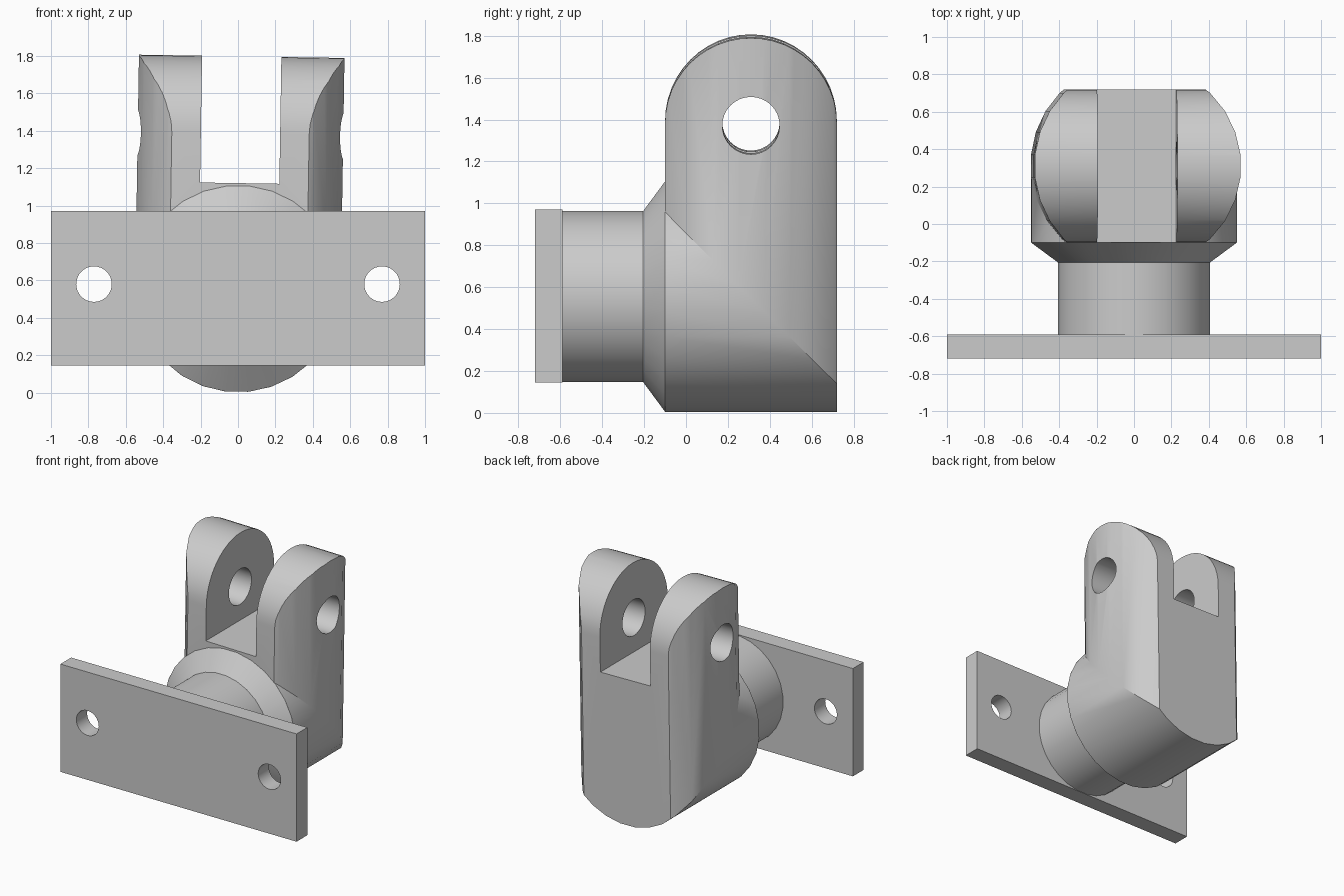
import bpy, bmesh, math
from mathutils import Matrix, Vector

if "Cube" in bpy.data.objects:
    bpy.data.objects.remove(bpy.data.objects["Cube"], do_unlink=True)

GREY = (0.6, 0.6, 0.6, 1)
steel = bpy.data.materials.new("plain_grey")
steel.use_nodes = True
steel.diffuse_color = GREY
steel.node_tree.nodes["Principled BSDF"].inputs["Base Color"].default_value = GREY

AXIS_Z = 0.555      # height of the horizontal pivot barrel
ARM_Y = 0.31        # depth of the upright fork
R = 0.553           # barrel radius
SEG = 28


def make(name, bm):
    bmesh.ops.recalc_face_normals(bm, faces=bm.faces)
    mesh = bpy.data.meshes.new(name)
    bm.to_mesh(mesh)
    bm.free()
    mesh.materials.append(steel)
    obj = bpy.data.objects.new(name, mesh)
    bpy.context.collection.objects.link(obj)
    return obj


def loft(name, rings):
    """Skin a list of matching point rings and cap both ends."""
    bm = bmesh.new()
    rows = [[bm.verts.new(p) for p in ring] for ring in rings]
    n = len(rows[0])
    for a, b in zip(rows, rows[1:]):
        for i in range(n):
            j = (i + 1) % n
            bm.faces.new((a[i], a[j], b[j], b[i]))
    bm.faces.new(rows[0])
    bm.faces.new(rows[-1])
    return make(name, bm)


def box(name, lo, hi):
    bm = bmesh.new()
    size = Vector(hi) - Vector(lo)
    mid = (Vector(hi) + Vector(lo)) / 2
    bmesh.ops.create_cube(bm, size=1, matrix=Matrix.Translation(mid) @ Matrix.Diagonal((*size, 1)))
    return make(name, bm)


def rod(name, centre, radius, length, axis):
    bm = bmesh.new()
    turn = Matrix.Rotation(math.pi / 2, 4, "Y" if axis == "X" else "X")
    bmesh.ops.create_cone(bm, cap_ends=True, segments=32, radius1=radius, radius2=radius,
                          depth=length, matrix=Matrix.Translation(centre) @ turn)
    return make(name, bm)


def combine(obj, tool, operation="DIFFERENCE"):
    """Apply a boolean and discard the tool."""
    mod = obj.modifiers.new("shape", "BOOLEAN")
    mod.operation, mod.object, mod.solver = operation, tool, "EXACT"
    bpy.context.view_layer.update()
    result = bpy.data.meshes.new_from_object(obj.evaluated_get(bpy.context.evaluated_depsgraph_get()))
    obj.modifiers.clear()
    obj.data = result
    bpy.data.objects.remove(tool, do_unlink=True)


def circle(r):
    return [(r * math.cos(t), r * math.sin(t))
            for t in (math.tau * (i + 0.5) / SEG for i in range(SEG))]


# Mounting plate with two bolt holes
plate = box("mounting_plate", (-1, -0.72, 0.145), (1, -0.59, 0.97))
for side in (-1, 1):
    combine(plate, rod("bolt_cutter", (side * 0.77, -0.65, 0.58), 0.095, 0.5, "Y"))

# Neck with flared collar
neck = loft("neck_collar", [[(x, y, AXIS_Z + z) for x, z in circle(r)]
                            for y, r in ((-0.59, 0.41), (-0.205, 0.41), (-0.1, R))])

# Mitred elbow: horizontal barrel turning into an upright one
ring = circle(R)
fork = loft("fork_body", [
    [(x, -0.5, AXIS_Z + s) for x, s in ring],
    [(x, ARM_Y - s, AXIS_Z + s) for x, s in ring],
    [(x, ARM_Y - s, 2.0) for x, s in ring]])

# Trim to a side outline with a round top
HALF, TOP = 0.41, 1.388
outline = [(ARM_Y - HALF, -0.2), (ARM_Y + HALF, -0.2)]
outline += [(ARM_Y + HALF * math.cos(math.pi * i / 24), TOP + HALF * math.sin(math.pi * i / 24))
            for i in range(25)]
trim = loft("outline_cutter", [[(x, y, z) for y, z in outline] for x in (-1, 1)])
combine(fork, trim, "INTERSECT")

# Slot between the arms and cross-pin hole
combine(fork, box("slot_cutter", (-0.212, -1, 1.12), (0.212, 2, 3)))
combine(fork, rod("pin_cutter", (0, ARM_Y, 1.38), 0.137, 3, "X"))

# The fork is turned very slightly on the barrel axis
pivot = Matrix.Translation((0, 0, AXIS_Z))
fork.data.transform(pivot @ Matrix.Rotation(0.016, 4, "Y") @ pivot.inverted())

# Smooth barrels, crisp edges
bpy.ops.object.select_all(action="DESELECT")
for obj in (plate, neck, fork):
    obj.select_set(True)
bpy.context.view_layer.objects.active = fork
bpy.ops.object.shade_smooth_by_angle(angle=math.radians(30))
